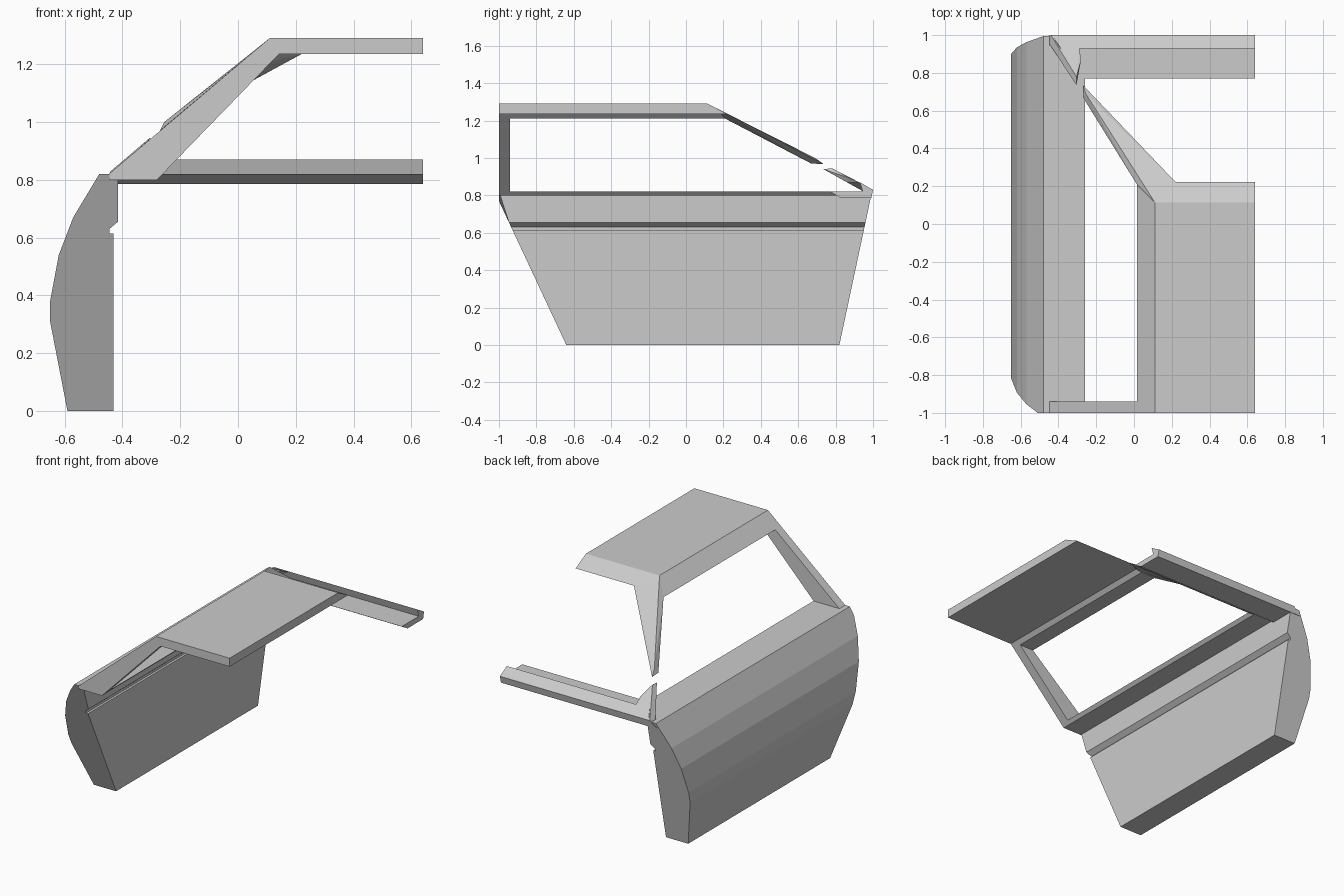
import bpy, bmesh

if "Cube" in bpy.data.objects:
    bpy.data.objects.remove(bpy.data.objects["Cube"])

grey = bpy.data.materials.new("light grey")
grey.diffuse_color = (0.6, 0.6, 0.6, 1)
grey.use_nodes = True
grey.node_tree.nodes["Principled BSDF"].inputs["Base Color"].default_value = grey.diffuse_color


def finish(name, bm):
    bmesh.ops.recalc_face_normals(bm, faces=bm.faces)
    me = bpy.data.meshes.new(name)
    bm.to_mesh(me)
    bm.free()
    ob = bpy.data.objects.new(name, me)
    me.materials.append(grey)
    bpy.context.collection.objects.link(ob)
    return ob


def loft(name, ring_a, ring_b):
    """Closed solid between two matching rings of points."""
    bm = bmesh.new()
    a = [bm.verts.new(p) for p in ring_a]
    b = [bm.verts.new(p) for p in ring_b]
    bm.faces.new(a)
    bm.faces.new(b[::-1])
    for i in range(len(a)):
        j = (i + 1) % len(a)
        bm.faces.new((a[i], b[i], b[j], a[j]))
    return finish(name, bm)


def along_y(name, section, y0, y1):
    """Extrude an (x, z) section between two end rules of height."""
    return loft(name, [(x, y0(z), z) for x, z in section],
                [(x, y1(z), z) for x, z in section])


def hull(name, pts):
    bm = bmesh.new()
    for p in pts:
        bm.verts.new(p)
    res = bmesh.ops.convex_hull(bm, input=bm.verts)
    loose = [v for v in bm.verts if not v.link_faces]
    bmesh.ops.delete(bm, geom=loose, context='VERTS')
    bmesh.ops.dissolve_limit(bm, angle_limit=0.01, verts=bm.verts, edges=bm.edges)
    return finish(name, bm)


# Slanted planes shared by the parts
def side_x(z):
    return -0.47 + (z - 0.8) / 0.845


def inner_x(z):
    return -0.28 + (z - 0.8) * 0.97


def screen_y(z):
    return 0.115 + (1.29 - z) / 0.515


def front(z):
    return -1.0


# Door panel with bulged outside and a groove on the inside
door = [(-0.59, 0), (-0.65, 0.31), (-0.65, 0.38), (-0.62, 0.54), (-0.57, 0.67),
        (-0.51, 0.77), (-0.48, 0.82), (-0.415, 0.82), (-0.415, 0.655),
        (-0.445, 0.63), (-0.445, 0.615), (-0.43, 0.615), (-0.43, 0)]
along_y("door_panel", door, lambda z: max(-1.0, -0.64 - 0.468 * z),
        lambda z: 0.82 + 0.213 * z)

# Window sill
along_y("window_sill", [(-0.445, 0.82), (-0.26, 0.82), (-0.28, 0.80), (-0.445, 0.80)],
        front, lambda z: 0.85)

# Pillar at the front end of the window
along_y("window_pillar", [(side_x(0.82), 0.82), (side_x(1.21), 1.21),
                          (inner_x(1.21), 1.21), (inner_x(0.82), 0.82)],
        front, lambda z: -0.94)

# Roof with sloped side rail and sloped leading edge
roof = [(0.11, 1.29), (side_x(1.21), 1.21), (inner_x(1.21), 1.21),
        (inner_x(1.235), 1.235), (0.64, 1.235), (0.64, 1.29)]
along_y("roof", roof, front, lambda z: min(screen_y(z), 0.222))

# Tapered windscreen pillar, ending just above the sill corner
hull("screen_pillar", [(0.11, 0.115, 1.29), (0.015, 0.21, 1.21), (0.22, 0.222, 1.235),
                       (0.12, 0.21, 1.21), (-0.255, 0.69, 1.0), (-0.27, 0.67, 0.97),
                       (-0.27, 0.735, 0.968)])

# Broken lower stub of the windscreen pillar
hull("pillar_stub", [(-0.44, 1.0, 0.83), (-0.445, 0.95, 0.82), (-0.30, 0.86, 0.87),
                     (-0.29, 0.93, 0.868), (-0.28, 0.87, 0.895), (-0.305, 0.78, 0.945),
                     (-0.305, 0.735, 0.94)])

# Cowl shelf with a raised lip under the windscreen
cowl = [(1.0, 0.83), (0.93, 0.87), (0.945, 0.82), (0.77, 0.82), (0.83, 0.785), (0.99, 0.785)]
loft("cowl_shelf", [(side_x(z) if y > 0.9 else -0.43, y, z) for y, z in cowl],
     [(0.64, y, z) for y, z in cowl])
